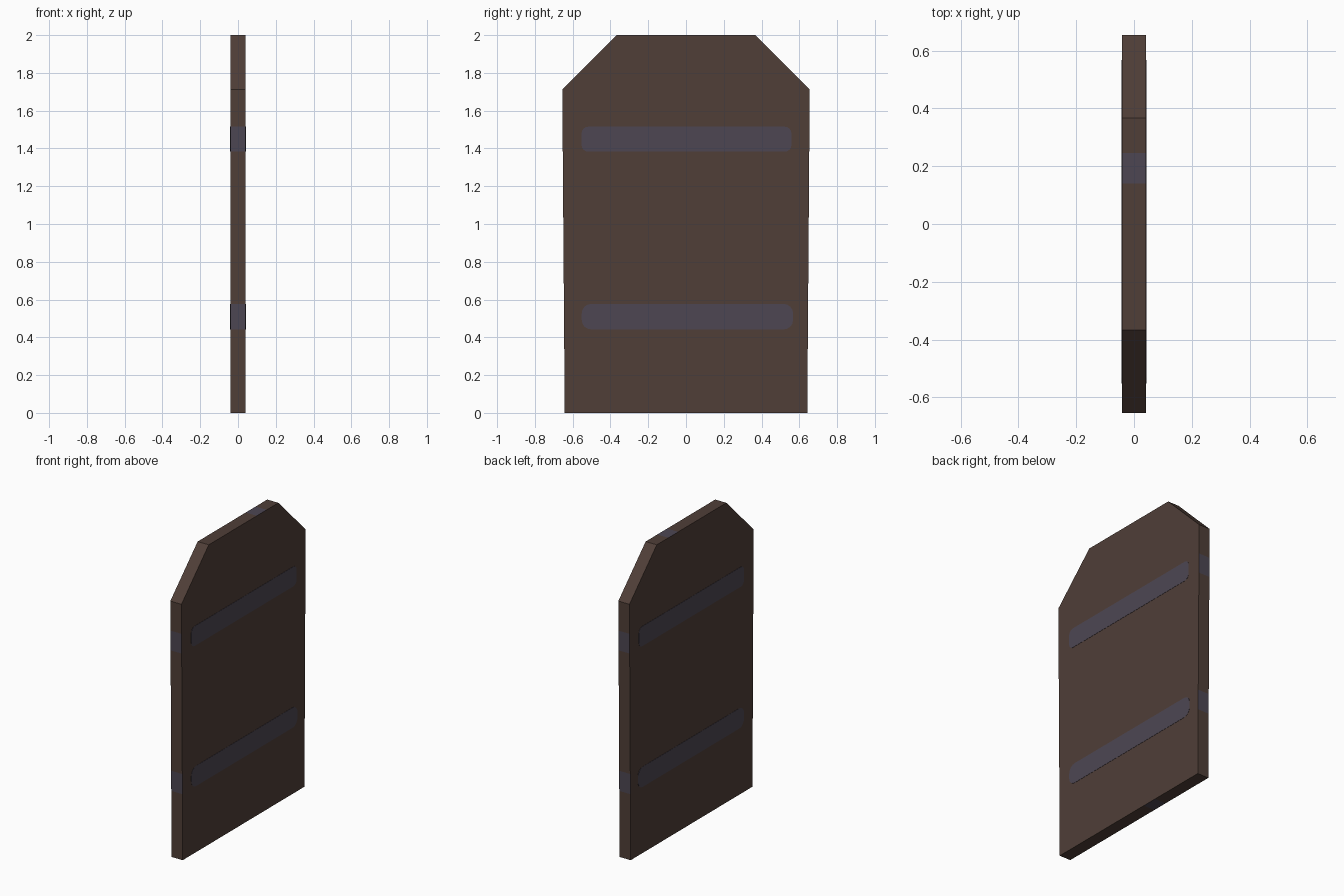
import bpy, bmesh, math

if "Cube" in bpy.data.objects:
    bpy.data.objects.remove(bpy.data.objects["Cube"])

def material(name, rgb):
    m = bpy.data.materials.new(name)
    m.diffuse_color = (*rgb, 1)
    m.use_nodes = True
    m.node_tree.nodes["Principled BSDF"].inputs["Base Color"].default_value = m.diffuse_color
    return m

wood = material("dark brown wood", (0.080, 0.049, 0.039))
iron = material("grey violet iron", (0.074, 0.062, 0.086))
HALF = 0.041                       # half thickness of the slab
BANDS = [(1.383, 1.515, 0.035, -0.553, 0.558), (0.442, 0.577, 0.05, -0.552, 0.567)]
TOP_PATCH = (0.14, 0.245)

def prism(name, outline, x0, x1, mats):
    """Extrude a (y, z) outline from x0 to x1."""
    bm = bmesh.new()
    f = bm.faces.new([bm.verts.new((x0, y, z)) for y, z in outline])
    ext = bmesh.ops.extrude_face_region(bm, geom=[f])
    for v in ext["geom"]:
        if isinstance(v, bmesh.types.BMVert):
            v.co.x = x1
    bmesh.ops.recalc_face_normals(bm, faces=bm.faces)
    me = bpy.data.meshes.new(name)
    bm.to_mesh(me)
    bm.free()
    for m in mats:
        me.materials.append(m)
    ob = bpy.data.objects.new(name, me)
    bpy.context.collection.objects.link(ob)
    return ob

# Door slab with clipped top corners
half = [(0.642, 0), (0.655, 1.713), (0.367, 2.0)]
outline = half + [(-y, z) for y, z in reversed(half)]
slab = prism("door_slab", outline, -HALF, HALF, [wood, iron])

# Strap ends on the slab's rim: cut across it and colour by position
bm = bmesh.new()
bm.from_mesh(slab.data)
cuts = [((0, 0, z), (0, 0, 1)) for b in BANDS for z in b[:2]]
cuts += [((0, y, 0), (0, 1, 0)) for y in TOP_PATCH]
for co, no in cuts:
    bmesh.ops.bisect_plane(bm, geom=bm.verts[:] + bm.edges[:] + bm.faces[:],
                           plane_co=co, plane_no=no)
for f in bm.faces:
    c, n = f.calc_center_median(), f.normal
    on_side = abs(n.y) > 0.9 and any(b[0] < c.z < b[1] for b in BANDS)
    on_end = abs(n.z) > 0.9 and TOP_PATCH[0] < c.y < TOP_PATCH[1]
    f.material_index = 1 if on_side or on_end else 0
bm.to_mesh(slab.data)
bm.free()

def rounded_rect(y0, y1, z0, z1, r, n=4):
    pts = []
    corners = [(y1 - r, z1 - r), (y0 + r, z1 - r), (y0 + r, z0 + r), (y1 - r, z0 + r)]
    for k, (cy, cz) in enumerate(corners):
        for i in range(n + 1):
            a = math.pi / 2 * (k + i / n)
            pts.append((cy + r * math.cos(a), cz + r * math.sin(a)))
    return pts

# Painted straps on both broad faces
for label, (z0, z1, r, y0, y1) in zip(("upper", "lower"), BANDS):
    for side, s in (("right", 1), ("left", -1)):
        prism(f"{label}_strap_{side}", rounded_rect(y0, y1, z0, z1, r),
              s * (HALF - 0.001), s * (HALF + 0.0015), [iron])
